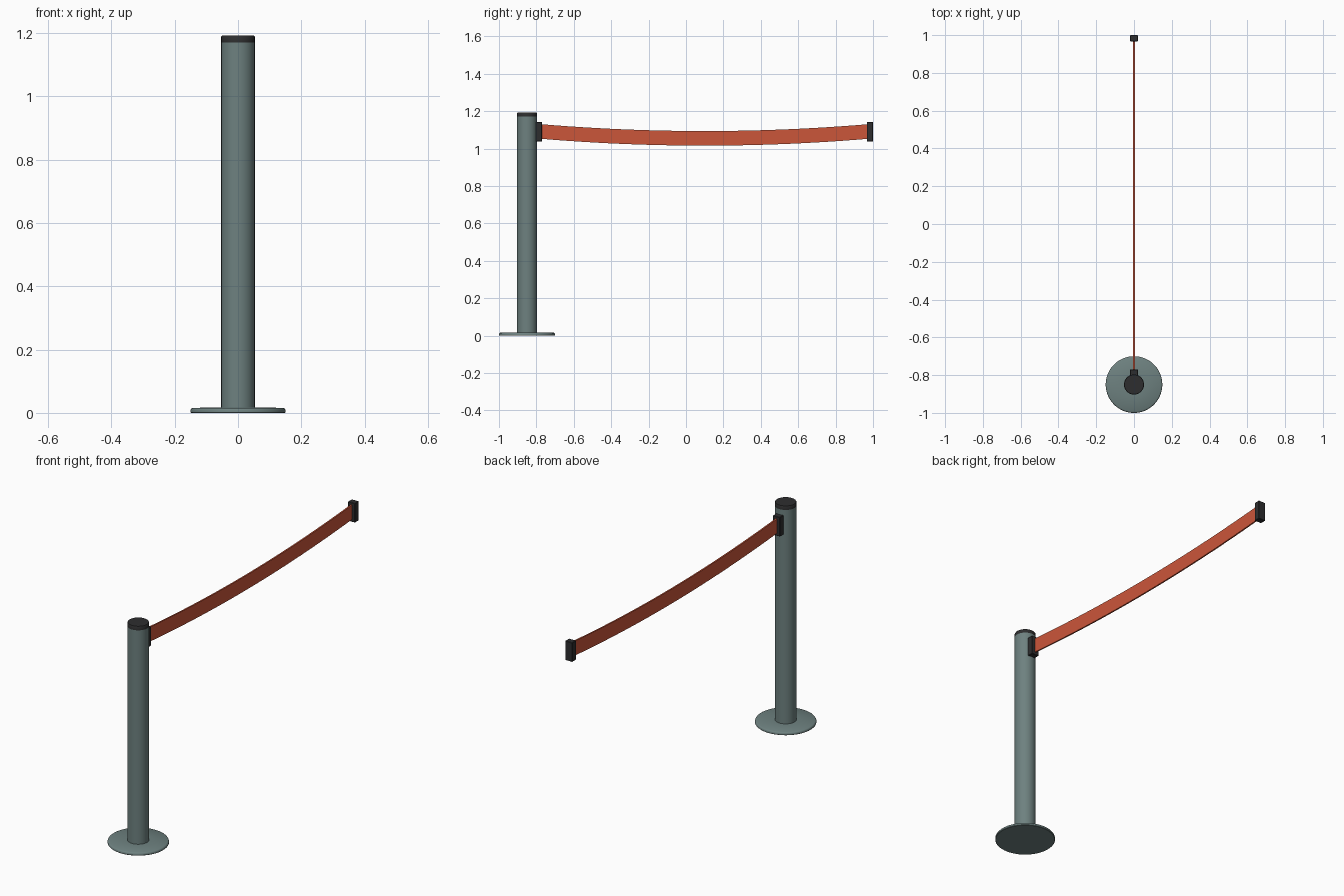
import bpy, bmesh, math

if "Cube" in bpy.data.objects:
    bpy.data.objects.remove(bpy.data.objects["Cube"])


def material(name, rgb):
    m = bpy.data.materials.new(name)
    m.diffuse_color = (*rgb, 1)
    m.use_nodes = True
    m.node_tree.nodes["Principled BSDF"].inputs["Base Color"].default_value = m.diffuse_color
    return m


GREY = material("grey_green metal", (0.155, 0.22, 0.215))
BLACK = material("black plastic", (0.027, 0.027, 0.028))
RED = material("red webbing", (0.60, 0.093, 0.042))
POST_Y = -0.85


def finish(name, bm, mat, smooth=True):
    bmesh.ops.recalc_face_normals(bm, faces=bm.faces)
    mesh = bpy.data.meshes.new(name)
    bm.to_mesh(mesh)
    bm.free()
    mesh.materials.append(mat)
    ob = bpy.data.objects.new(name, mesh)
    bpy.context.collection.objects.link(ob)
    if smooth:
        bpy.ops.object.select_all(action='DESELECT')
        ob.select_set(True)
        bpy.context.view_layer.objects.active = ob
        bpy.ops.object.shade_smooth_by_angle(angle=math.radians(35))
    return ob


def lathe(name, profile, mat, sides=64):
    """Closed solid turned from (radius, z) points around the post axis."""
    bm = bmesh.new()
    rings = []
    for r, z in profile:
        rings.append([bm.verts.new((r * math.cos(a), POST_Y + r * math.sin(a), z))
                      for a in (2 * math.pi * i / sides for i in range(sides))])
    for lo, hi in zip(rings, rings[1:]):
        for i in range(sides):
            j = (i + 1) % sides
            bm.faces.new((lo[i], lo[j], hi[j], hi[i]))
    bm.faces.new(rings[0][::-1])
    bm.faces.new(rings[-1])
    return finish(name, bm, mat)


def block(name, y0, y1, z0, z1, width, mat):
    bm = bmesh.new()
    bmesh.ops.create_cube(bm, size=1)
    for v in bm.verts:
        v.co = (v.co.x * width, (y0 + y1) / 2 + v.co.y * (y1 - y0),
                (z0 + z1) / 2 + v.co.z * (z1 - z0))
    bmesh.ops.bevel(bm, geom=bm.edges[:], offset=0.002, segments=1, affect='EDGES')
    return finish(name, bm, mat, False)


# Weighted foot, post tube and top cap
lathe("base_plate", [(0.148, 0), (0.15, 0.002), (0.15, 0.009), (0.148, 0.013),
                     (0.143, 0.016), (0.05, 0.017)], GREY)
lathe("post", [(0.053, 0.01), (0.053, 1.171)], GREY)
lathe("post_cap", [(0.053, 1.171), (0.053, 1.189), (0.051, 1.192)], BLACK)

# Belt outlet on the post and the clip at the free end
block("belt_outlet", -0.815, -0.77, 1.038, 1.142, 0.042, BLACK)
block("belt_end_clip", 0.967, 1.0, 1.038, 1.142, 0.042, BLACK)

# Sagging belt: one rectangular section swept along a parabola
bm = bmesh.new()
Y0, Y1, STEPS, HALF_T, HALF_H, SAG = -0.78, 0.98, 24, 0.004, 0.039, 0.037
rings = []
for i in range(STEPS + 1):
    t = i / STEPS
    z = 1.092 - SAG * 4 * t * (1 - t)
    rings.append([bm.verts.new((sx * HALF_T, Y0 + (Y1 - Y0) * t, z + sz * HALF_H))
                  for sx, sz in ((-1, -1), (1, -1), (1, 1), (-1, 1))])
for a, b in zip(rings, rings[1:]):
    for k in range(4):
        n = (k + 1) % 4
        bm.faces.new((a[k], a[n], b[n], b[k]))
bm.faces.new(rings[0])
bm.faces.new(rings[-1][::-1])
finish("belt", bm, RED)
